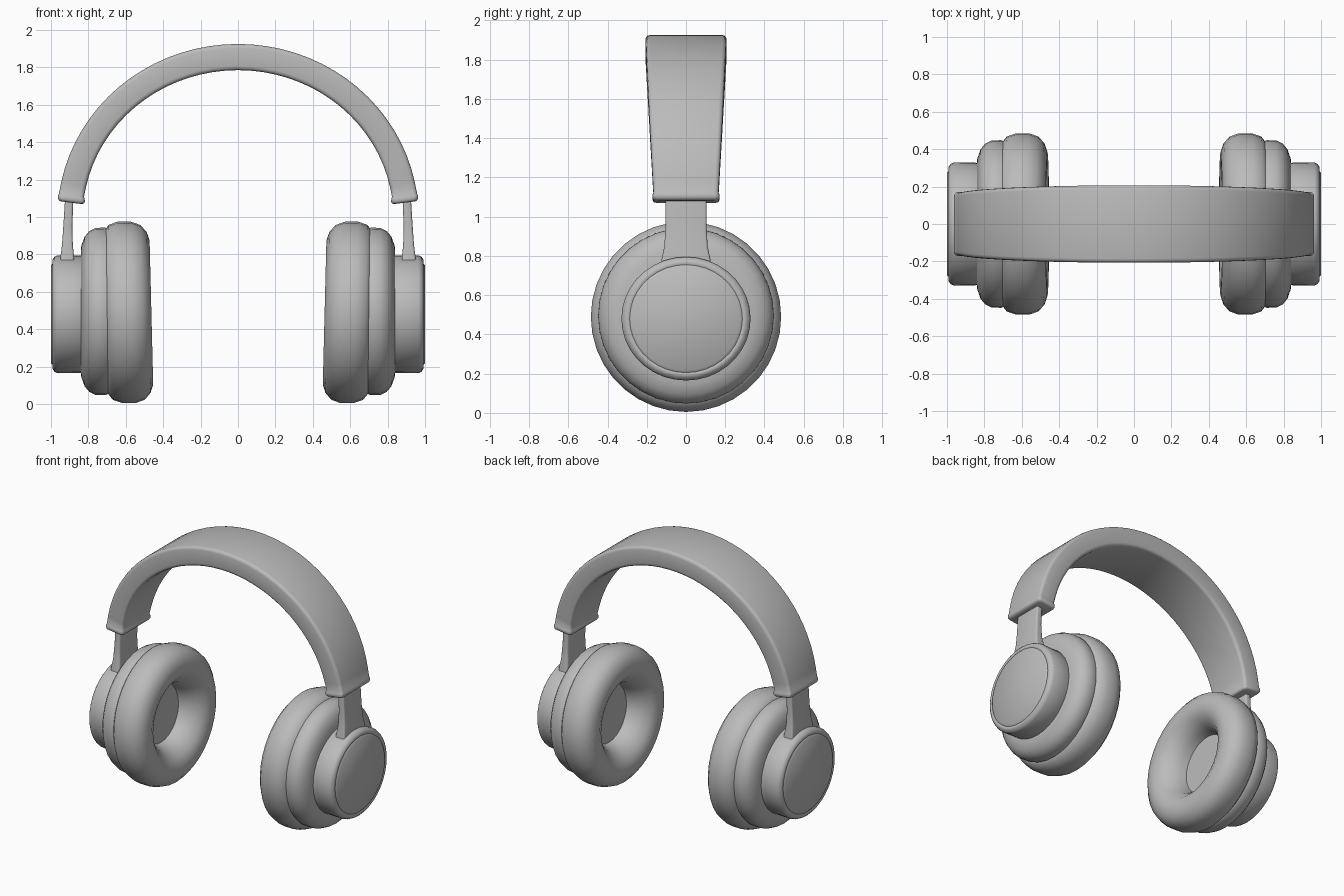
import bpy, bmesh, math
from mathutils import Vector

cube = bpy.data.objects.get("Cube")
if cube:
    bpy.data.objects.remove(cube, do_unlink=True)

grey = bpy.data.materials.new("soft grey")
grey.use_nodes = True
COLOUR = (0.5, 0.5, 0.5, 1)
grey.diffuse_color = COLOUR
grey.node_tree.nodes["Principled BSDF"].inputs["Base Color"].default_value = COLOUR


def loft(name, rings, angle=40):
    """Skin a list of equal-length point rings and close both ends."""
    bm = bmesh.new()
    rows = [[bm.verts.new(p) for p in ring] for ring in rings]
    n = len(rows[0])
    for a, b in zip(rows, rows[1:]):
        for i in range(n):
            j = (i + 1) % n
            bm.faces.new((a[i], a[j], b[j], b[i]))
    bm.faces.new(rows[0])
    bm.faces.new(rows[-1])
    bmesh.ops.recalc_face_normals(bm, faces=bm.faces)
    mesh = bpy.data.meshes.new(name)
    bm.to_mesh(mesh)
    bm.free()
    mesh.materials.append(grey)
    obj = bpy.data.objects.new(name, mesh)
    bpy.context.collection.objects.link(obj)
    bpy.ops.object.select_all(action='DESELECT')
    obj.select_set(True)
    bpy.context.view_layer.objects.active = obj
    bpy.ops.object.shade_smooth_by_angle(angle=math.radians(angle))
    return obj


def lathe(name, side, profile, z, stretch=1.0, lean=0.0, sides=36):
    """Spin (x, radius) points round a sideways axis."""
    rings = []
    for x, r in profile:
        ring = []
        for i in range(sides):
            t = math.tau * i / sides
            dz = r * math.sin(t)
            ring.append((side * (x + lean * dz), r * stretch * math.cos(t), z + dz))
        rings.append(ring)
    return loft(name, rings)


def rounded_rect(w, h, r, steps=3):
    """Outline centred on the origin with rounded corners."""
    pts = []
    for k, (sx, sy) in enumerate(((1, 1), (-1, 1), (-1, -1), (1, -1))):
        for s in range(steps + 1):
            t = (k + s / steps) * math.pi / 2
            pts.append((sx * (w - r) + r * math.cos(t), sy * (h - r) + r * math.sin(t)))
    return pts


CUSHION = [(.63, .21), (.58, .22), (.53, .245), (.485, .29), (.463, .34), (.463, .385),
           (.478, .43), (.51, .467), (.56, .485), (.63, .485), (.68, .468), (.71, .43), (.71, .35)]
SHELL = [(.64, .36), (.68, .435), (.71, .448), (.76, .447), (.795, .43), (.82, .40),
         (.838, .35), (.84, .28)]
CAP = [(.80, .30), (.82, .313), (.965, .315), (.98, .308), (.99, .295), (.993, .285),
       (.989, .275), (.999, .262)]

for side, label in ((1, "left"), (-1, "right")):
    lathe(label + "_ear_cushion", side, CUSHION, .49, lean=.025)
    lathe(label + "_ear_shell", side, SHELL, .495)
    lathe(label + "_outer_cap", side, CAP, .48, stretch=1.045)

    # flat arm that flares where it joins the cap
    arm = []
    for z, x, thick, half in ((.70, .91, .038, .13), (.78, .913, .037, .125), (.85, .912, .029, .11),
                              (.95, .91, .024, .105), (1.14, .90, .022, .105)):
        arm.append([(side * (x + v), u, z) for u, v in rounded_rect(half, thick, .012)])
    loft(label + "_arm", arm)

# arched headband: widest at the crown, closed by a small rounded lip at both ends
STEPS = 36
START = math.radians(7)
band = []


def band_ring(t, grow=0.0, drop=0.0):
    outer = Vector((.965 * math.cos(t), 0, 1 + .925 * math.sin(t)))
    inner = Vector((.83 * math.cos(t), 0, 1 + .785 * math.sin(t)))
    mid, out = (outer + inner) / 2, (outer - inner).normalized()
    thick = (outer - inner).length / 2 + grow
    half = .16 + .047 * math.sin(t) + grow
    return [mid + out * v + Vector((0, u, -drop)) for u, v in rounded_rect(half, thick, .022)]


for i in range(STEPS + 1):
    band.append(band_ring(START + (math.pi - 2 * START) * i / STEPS))
lip = ((-.012, .028), (.0, .024), (.005, .014), (.004, -.004), (.0, -.012))
for grow, drop in reversed(lip):
    band.insert(0, band_ring(START, grow, drop))
    band.append(band_ring(math.pi - START, grow, drop))
# keep the rings in order along the arch
head, tail = band[:len(lip)], band[-len(lip):]
body = band[len(lip):-len(lip)][1:-1]
loft("headband", head[::-1][::-1] + body + tail, 50)
